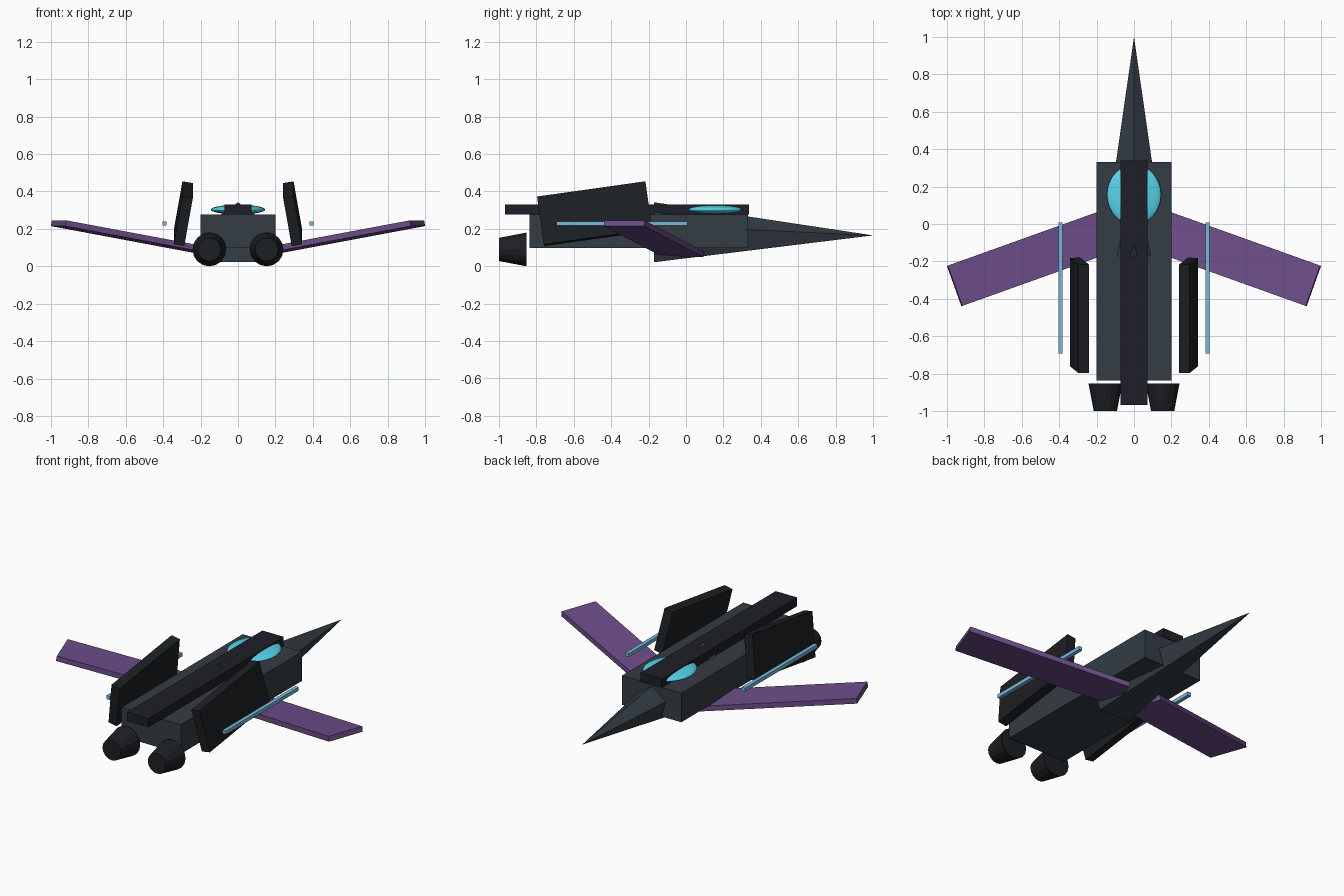
import bpy, bmesh
from math import sin, cos, pi, radians
from mathutils import Matrix, Vector

if "Cube" in bpy.data.objects:
    bpy.data.objects.remove(bpy.data.objects["Cube"])


def material(name, rgb):
    m = bpy.data.materials.new(name)
    m.diffuse_color = (*rgb, 1)
    m.use_nodes = True
    m.node_tree.nodes["Principled BSDF"].inputs["Base Color"].default_value = m.diffuse_color
    return m


HULL = material("hull_grey", (0.034, 0.046, 0.056))
DARK = material("dark_panel", (0.013, 0.014, 0.021))
BLACK = material("nozzle_black", (0.012, 0.014, 0.017))
PURPLE = material("wing_purple", (0.15, 0.075, 0.25))
CYAN = material("canopy_cyan", (0.09, 0.66, 0.82))
BLUE = material("rod_blue", (0.18, 0.5, 0.72))


def finish(name, bm, mat):
    bmesh.ops.recalc_face_normals(bm, faces=bm.faces)
    me = bpy.data.meshes.new(name)
    bm.to_mesh(me)
    bm.free()
    me.materials.append(mat)
    ob = bpy.data.objects.new(name, me)
    bpy.context.collection.objects.link(ob)
    return ob


def box(name, center, size, mat, rot=Matrix.Identity(4)):
    bm = bmesh.new()
    m = Matrix.Translation(center) @ rot @ Matrix.Diagonal((*size, 1))
    bmesh.ops.create_cube(bm, size=1, matrix=m)
    return finish(name, bm, mat)


def taper(name, x, z, y1, r1, y2, r2, sides, mat):
    """Tapered prism along y with its first corner pointing up."""
    bm = bmesh.new()
    rings = []
    for y, r in ((y1, r1), (y2, r2)):
        rings.append([bm.verts.new((x + r * sin(2 * pi * i / sides), y,
                                    z + r * cos(2 * pi * i / sides)))
                      for i in range(sides)])
    a, b = rings
    for i in range(sides):
        j = (i + 1) % sides
        bm.faces.new((a[i], a[j], b[j], b[i]))
    bm.faces.new(a)
    bm.faces.new(b)
    bmesh.ops.remove_doubles(bm, verts=bm.verts, dist=1e-5)
    return finish(name, bm, mat)


# Body, spine along its top, and five-sided nose
box("fuselage", (0, -0.253, 0.188), (0.40, 1.168, 0.178), HULL)
box("spine", (0, -0.315, 0.304), (0.144, 1.306, 0.054), DARK)
taper("nose_cone", 0, 0.165, -0.17, 0.177, 1.0, 0.0, 5, HULL)

# Canopy
bm = bmesh.new()
bmesh.ops.create_uvsphere(
    bm, u_segments=32, v_segments=16, radius=1,
    matrix=Matrix.Translation((0, 0.156, 0.303)) @ Matrix.Diagonal((0.145, 0.162, 0.026, 1)))
for f in bm.faces:
    f.smooth = True
finish("canopy", bm, CYAN)

# Paired parts
for side, s in (("left", -1), ("right", 1)):
    # Swept wing with dihedral
    sweep = Matrix.Rotation(radians(-19.7 * s), 4, 'Z') @ Matrix.Rotation(radians(-10 * s), 4, 'Y')
    box(side + "_wing", (0.515 * s, -0.172, 0.147), (0.957, 0.229, 0.031), PURPLE, sweep)
    # Fin leaning inward and pitched up at the nose end
    lean = Matrix.Rotation(radians(8), 4, 'X') @ Matrix.Rotation(radians(-10 * s), 4, 'Y')
    box(side + "_fin", (0.292 * s, -0.488, 0.281), (0.056, 0.585, 0.262), BLACK, lean)
    # Thin side rod
    box(side + "_rod", (0.393 * s, -0.342, 0.228), (0.023, 0.70, 0.022), BLUE)
    # Engine nozzle
    taper(side + "_nozzle", 0.153 * s, 0.09, -0.853, 0.09, -1.0, 0.062, 16, BLACK)
